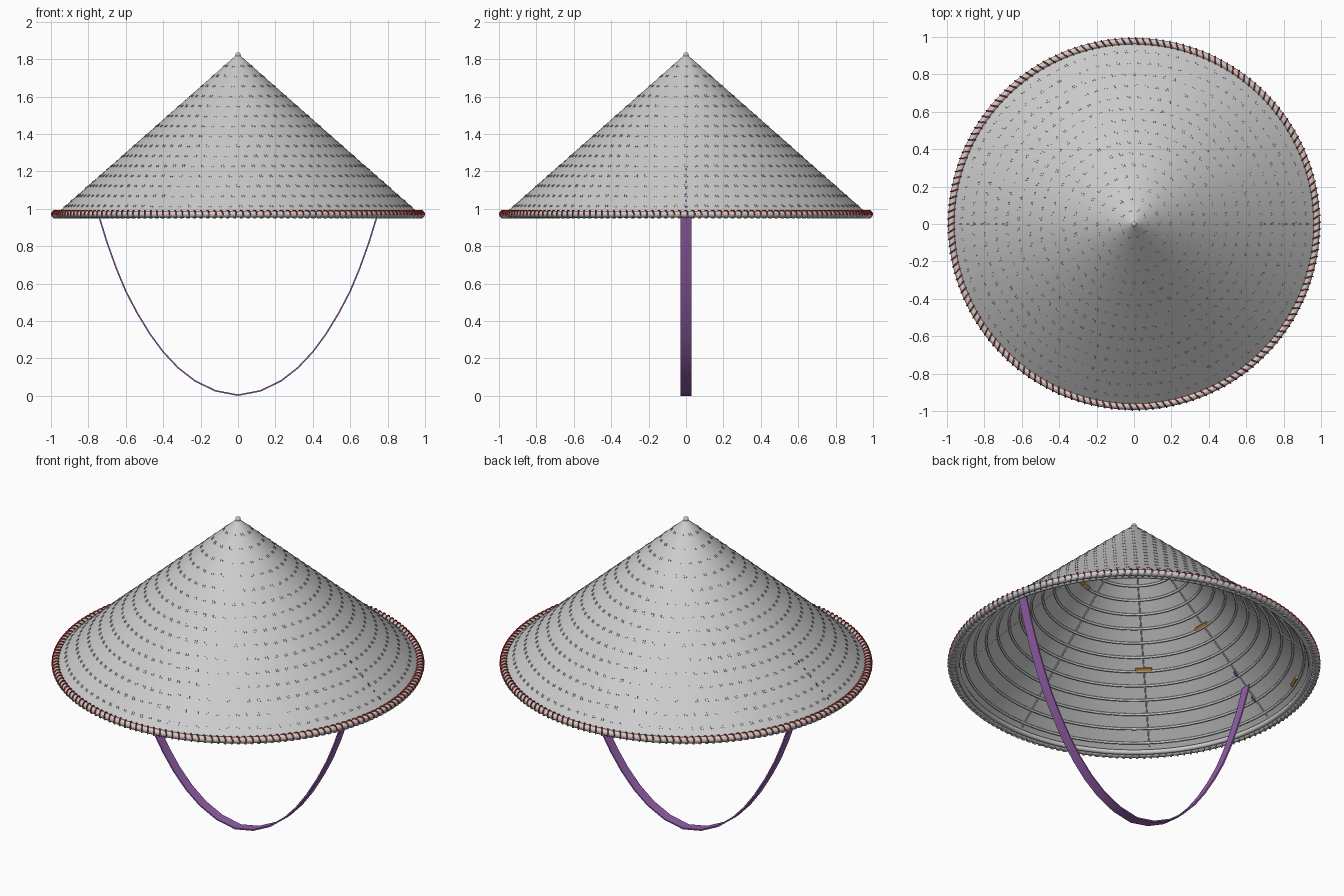
import bpy, bmesh, math
from mathutils import Vector

if "Cube" in bpy.data.objects:
    bpy.data.objects.remove(bpy.data.objects["Cube"])

TAU = 2 * math.pi
APEX, SLOPE = 1.83, 0.883          # cone surface: z = APEX - SLOPE * r
EDGE = 0.965
DOWN = Vector((1, 0, -SLOPE)).normalized()


def material(name, rgb):
    m = bpy.data.materials.new(name)
    m.diffuse_color = (*rgb, 1)
    m.use_nodes = True
    m.node_tree.nodes["Principled BSDF"].inputs["Base Color"].default_value = m.diffuse_color
    return m


PALM = material("pale palm leaf", (0.60, 0.60, 0.60))
NAVY = material("navy thread", (0.04, 0.04, 0.30))
RED = material("red thread", (0.60, 0.03, 0.02))
PURPLE = material("purple cloth", (0.29, 0.115, 0.40))
OCHRE = material("ochre tie", (0.55, 0.27, 0.05))


def finish(name, bm, mat, smooth=True):
    bmesh.ops.recalc_face_normals(bm, faces=bm.faces)
    me = bpy.data.meshes.new(name)
    bm.to_mesh(me)
    bm.free()
    ob = bpy.data.objects.new(name, me)
    me.materials.append(mat)
    bpy.context.collection.objects.link(ob)
    if smooth:
        bpy.ops.object.select_all(action='DESELECT')
        bpy.context.view_layer.objects.active = ob
        ob.select_set(True)
        bpy.ops.object.shade_smooth_by_angle(angle=math.radians(65))
    return ob


def polar(r, a, z):
    return Vector((r * math.cos(a), r * math.sin(a), z))


def cone_point(r, a, lift=0.0):
    """Point on the cone, moved along its outward normal by lift."""
    n = Vector((SLOPE, 0, 1)).normalized() * lift
    return polar(r + n.x, a, APEX - SLOPE * r + n.z)


def tube(bm, pts, rad, sides=6, closed=False):
    rings, n = [], len(pts)
    for i, p in enumerate(pts):
        a = pts[(i - 1) % n] if closed or i else p
        b = pts[(i + 1) % n] if closed or i < n - 1 else p
        t = (b - a).normalized()
        # reference runs along the rim for steep paths
        ref = Vector((0, 0, 1)) if abs(t.z) < 0.1 else Vector((-p.y, p.x, 0))
        if abs(t.dot(ref)) > 0.95 * ref.length or sides == 5:
            ref = Vector((-p.y, p.x, 0))
        u = t.cross(ref).normalized()
        v = t.cross(u)
        rings.append([bm.verts.new(p + rad * (u * math.cos(TAU * k / sides) + v * math.sin(TAU * k / sides)))
                      for k in range(sides)])
    for i in range(n if closed else n - 1):
        p, q = rings[i], rings[(i + 1) % n]
        for k in range(sides):
            j = (k + 1) % sides
            bm.faces.new((p[k], p[j], q[j], q[k]))
    if not closed:
        bm.faces.new(rings[0])
        bm.faces.new(rings[-1])


def hoop(bm, r, z, rad, sides=8, steps=96):
    tube(bm, [polar(r, TAU * i / steps, z) for i in range(steps)], rad, sides, True)


def block(bm, c, x, y, z):
    """Box at c with half-axis vectors x, y, z."""
    v = [bm.verts.new(c + x * i + y * j + z * k) for i in (-1, 1) for j in (-1, 1) for k in (-1, 1)]
    for f in ((0, 1, 3, 2), (4, 6, 7, 5), (0, 4, 5, 1), (2, 3, 7, 6), (0, 2, 6, 4), (1, 5, 7, 3)):
        bm.faces.new([v[i] for i in f])


def frame(a):
    """Downhill, tangent and normal directions at angle a."""
    d = polar(DOWN.x, a, DOWN.z)
    t = polar(1, a + math.pi / 2, 0)
    return d, t, t.cross(d) * -1


# Woven shell: thin double-walled cone
bm = bmesh.new()
N = 96
profile = [(0.006, 0), (EDGE, 0), (EDGE, -0.008), (0.006, -0.008)]
rows = [[bm.verts.new(cone_point(r, TAU * i / N, h)) for i in range(N)] for r, h in profile]
for k in range(4):
    p, q = rows[k], rows[(k + 1) % 4]
    for i in range(N):
        j = (i + 1) % N
        bm.faces.new((p[i], p[j], q[j], q[i]))
finish("hat_shell", bm, PALM)

# Small button on the tip
bm = bmesh.new()
bmesh.ops.create_uvsphere(bm, u_segments=16, v_segments=10, radius=0.015)
bmesh.ops.translate(bm, verts=bm.verts, vec=(0, 0, 1.822))
finish("tip_button", bm, PALM)

# Inner hoops and the stitch rows that hold them
hoops, stitches = bmesh.new(), bmesh.new()
for i in range(15):
    r = 0.075 + i * 0.0605
    p = cone_point(r, 0, -0.015)
    hoop(hoops, p.x, p.z, 0.007, 6, 72)
    count = max(10, round(TAU * r / 0.055))
    for k in range(count):
        for off in (-0.006, 0.006):
            a = TAU * k / count + off / r
            d, t, n = frame(a)
            d = (d + t * 0.25).normalized()
            block(stitches, cone_point(r, a, 0.0005), d * 0.008, t * 0.0015, n * 0.0018)
finish("inner_hoops", hoops, PALM)
finish("stitch_rows", stitches, PALM, False)

# Straight ribs under the shell
bm = bmesh.new()
for i in range(8):
    a = TAU * i / 8
    tube(bm, [cone_point(0.03, a, -0.011), cone_point(0.94, a, -0.011)], 0.004)
finish("ribs", bm, PALM)

# Rim bundle: outer and inner canes
RIM_R, RIM_Z, RIM_T = 0.976, 0.971, 0.018
bm = bmesh.new()
hoop(bm, RIM_R, RIM_Z, RIM_T, 10, 128)
hoop(bm, RIM_R - 0.03, RIM_Z - 0.003, 0.014, 8, 128)
finish("rim_canes", bm, PALM)


# Slanted thread wraps round the rim: red over the top, pale underneath
def wraps(name, mat, start, end, rad, slant):
    bm = bmesh.new()
    for k in range(170):
        pts = []
        for s in range(9):
            w = math.radians(start + (end - start) * s / 8)
            pts.append(polar(RIM_R + (RIM_T + 0.002) * math.cos(w), TAU * k / 170 + slant * math.cos(w),
                             RIM_Z + (RIM_T + 0.002) * math.sin(w)))
        tube(bm, pts, rad, 5)
    finish(name, bm, mat)


wraps("red_wraps", RED, -10, 190, 0.0042, 0.010)
wraps("pale_wraps", PALM, 190, 350, 0.0040, 0.010)

# Chin strap: flat ribbon hanging in a deep curve
bm = bmesh.new()
half = [(0, 0.004), (0.12, 0.027), (0.23, 0.08), (0.32, 0.15), (0.40, 0.235), (0.47, 0.33), (0.54, 0.445),
        (0.60, 0.56), (0.65, 0.68), (0.70, 0.82), (0.74, 0.95), (0.785, 1.12)]
path = [Vector((-x, 0, z)) for x, z in half[:0:-1]] + [Vector((x, 0, z)) for x, z in half]
prev = None
for i, p in enumerate(path):
    t = (path[min(i + 1, len(path) - 1)] - path[max(i - 1, 0)]).normalized()
    n = Vector((-t.z, 0, t.x)) * 0.004
    w = Vector((0, 0.029, 0))
    ring = [bm.verts.new(p + s) for s in (n + w, n - w, -n - w, -n + w)]
    if prev:
        for k in range(4):
            bm.faces.new((prev[k], prev[(k + 1) % 4], ring[(k + 1) % 4], ring[k]))
    else:
        bm.faces.new(ring)
    prev = ring
bm.faces.new(prev)
finish("chin_strap", bm, PURPLE)

# Sewing thread at the strap ends: loops inside, small ticks outside
loops, ticks = bmesh.new(), bmesh.new()
for a in (0, math.pi):
    d, t, n = frame(a)
    for r in (0.727, 0.85):
        c = cone_point(r, a, -0.012)
        tube(loops, [c + d * 0.015 * math.cos(w) - n * 0.018 * math.sin(w)
                     for w in (0, 0.63, 1.26, 1.88, 2.51, 3.14)], 0.005)
    for i in range(7):
        block(ticks, cone_point(0.70 + i * 0.038, a, 0.001), d * 0.006, t * 0.003, n * 0.002)
finish("thread_loops", loops, PURPLE)
finish("thread_ticks", ticks, NAVY, False)

# Short ties where hoop ends overlap
bm = bmesh.new()
for deg, r in ((291, 0.31), (181, 0.49), (225, 0.61), (157, 0.91), (355, 0.91), (45, 0.75), (100, 0.43)):
    a = math.radians(deg)
    d, t, n = frame(a)
    block(bm, cone_point(r, a, -0.018), d * 0.008, t * 0.045, n * 0.008)
finish("hoop_ties", bm, OCHRE, False)
